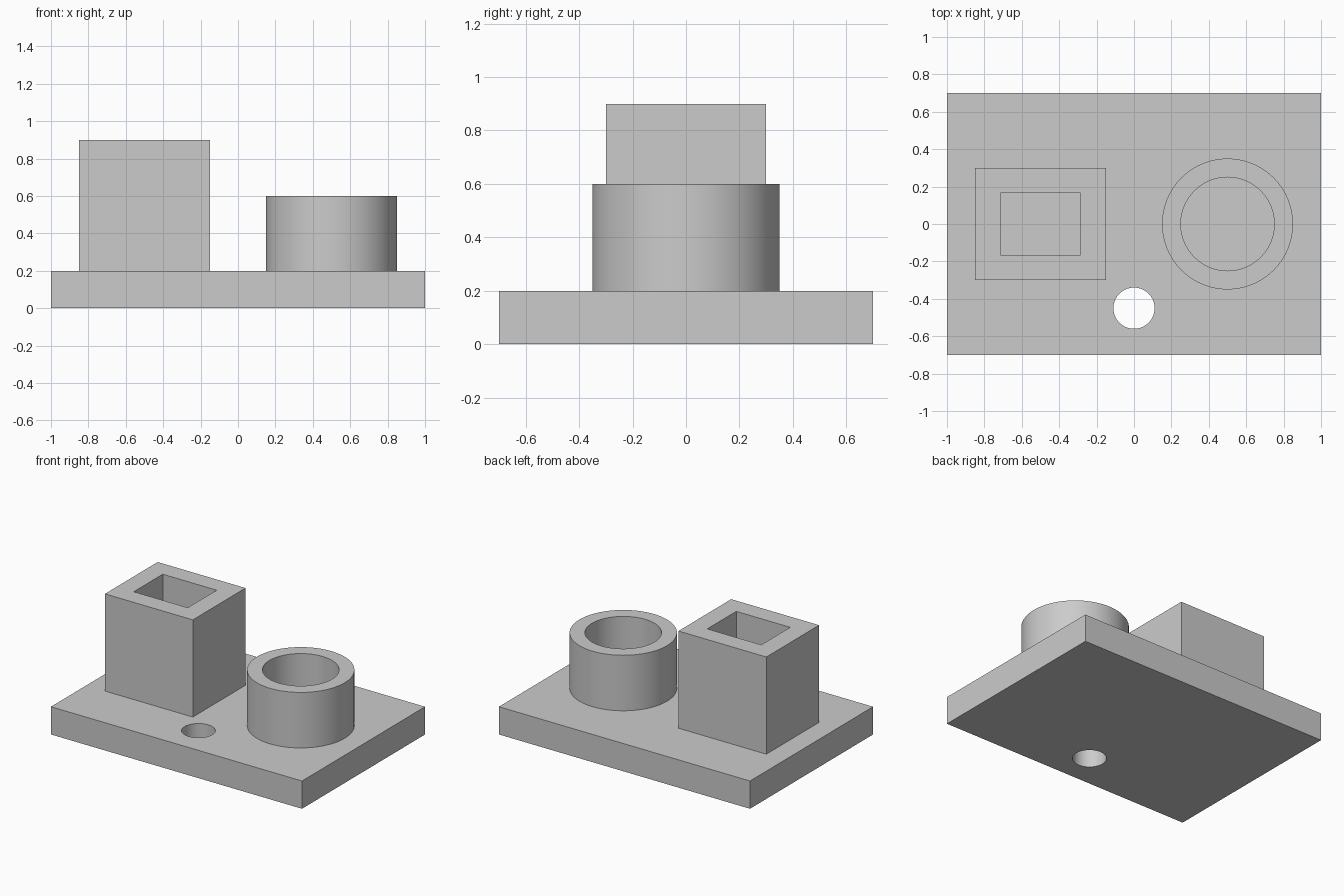
import bpy

if "Cube" in bpy.data.objects:
    bpy.data.objects.remove(bpy.data.objects["Cube"], do_unlink=True)

# Single grey finish
GREY = (0.6, 0.6, 0.6, 1)
grey = bpy.data.materials.new("plain_grey")
grey.use_nodes = True
grey.diffuse_color = GREY
grey.node_tree.nodes["Principled BSDF"].inputs["Base Color"].default_value = GREY


def finish(name):
    obj = bpy.context.object
    obj.name = name
    bpy.ops.object.transform_apply(location=False, rotation=False, scale=True)
    obj.data.materials.append(grey)
    return obj


def box(name, x, y, z, size):
    """Box standing on height z."""
    bpy.ops.mesh.primitive_cube_add(size=1, location=(x, y, z + size[2] / 2))
    bpy.context.object.scale = size
    return finish(name)


def cylinder(name, x, y, z, radius, height):
    """Cylinder standing on height z."""
    bpy.ops.mesh.primitive_cylinder_add(vertices=96, radius=radius, depth=height,
                                        location=(x, y, z + height / 2))
    return finish(name)


def cut(target, cutter):
    """Subtract the cutter, discard it, and keep the edges crisp."""
    mod = target.modifiers.new("opening", 'BOOLEAN')
    mod.operation = 'DIFFERENCE'
    mod.solver = 'EXACT'
    mod.object = cutter
    bpy.ops.object.select_all(action='DESELECT')
    bpy.context.view_layer.objects.active = target
    target.select_set(True)
    bpy.ops.object.modifier_apply(modifier=mod.name)
    bpy.data.objects.remove(cutter, do_unlink=True)
    bpy.ops.object.shade_smooth_by_angle(angle=0.5)


BASE = 0.2

# Base plate with a through hole near the front
plate = box("base_plate", 0, 0, 0, (2, 1.4, BASE))
cut(plate, cylinder("hole_cutter", 0, -0.45, -0.1, 0.11, 0.4))

# Hollow rectangular post, its opening running down to the plate
post = box("square_post", -0.5, 0, BASE, (0.7, 0.6, 0.7))
cut(post, box("post_cutter", -0.5, 0, BASE - 0.1, (0.43, 0.33, 1)))

# Round collar, its bore running down to the plate
collar = cylinder("round_collar", 0.5, 0, BASE, 0.35, 0.4)
cut(collar, cylinder("collar_cutter", 0.5, 0, BASE - 0.1, 0.25, 0.8))
